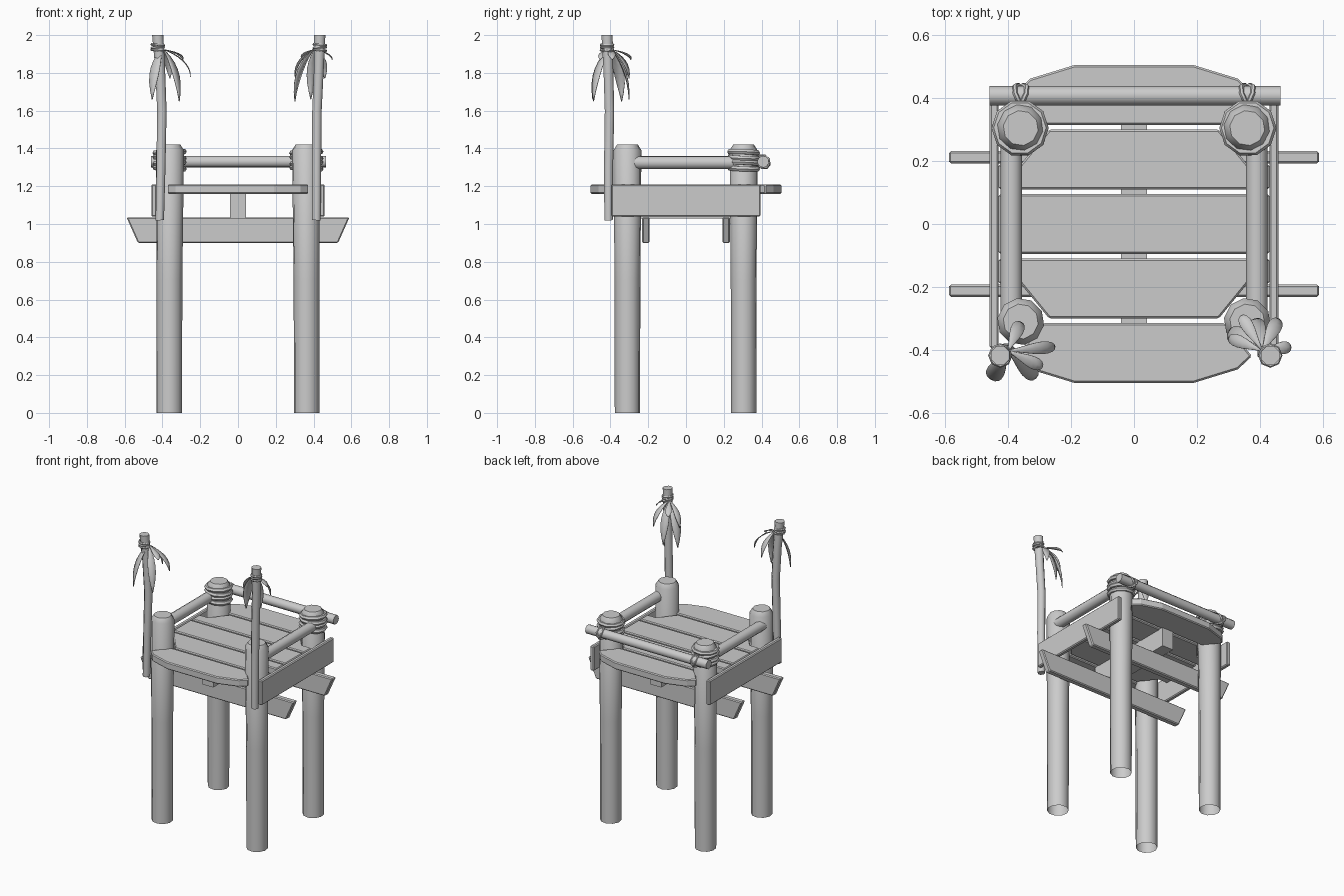
import bpy, bmesh, math
from mathutils import Vector

cube = bpy.data.objects.get("Cube")
if cube:
    bpy.data.objects.remove(cube, do_unlink=True)

mat = bpy.data.materials.new("grey wood")
mat.use_nodes = True
GREY = (0.6, 0.6, 0.6, 1)
mat.diffuse_color = GREY
mat.node_tree.nodes["Principled BSDF"].inputs["Base Color"].default_value = GREY


def finish(name, bm, bevel=0, smooth=False):
    bmesh.ops.recalc_face_normals(bm, faces=bm.faces)
    me = bpy.data.meshes.new(name)
    bm.to_mesh(me)
    bm.free()
    me.materials.append(mat)
    ob = bpy.data.objects.new(name, me)
    bpy.context.collection.objects.link(ob)
    if bevel:
        mod = ob.modifiers.new("soft edges", 'BEVEL')
        mod.width, mod.segments = bevel, 1
    if smooth:
        bpy.ops.object.select_all(action='DESELECT')
        bpy.context.view_layer.objects.active = ob
        ob.select_set(True)
        bpy.ops.object.shade_smooth_by_angle(angle=math.radians(46))
    return ob


def prism(name, outline, depth, place, bevel=0.006):
    """Extrude a 2D outline; place(u, v, w) maps it into space."""
    bm = bmesh.new()
    rings = [[bm.verts.new(place(u, v, w)) for u, v in outline] for w in depth]
    bm.faces.new(rings[0])
    bm.faces.new(rings[1])
    n = len(outline)
    for i in range(n):
        j = (i + 1) % n
        bm.faces.new((rings[0][i], rings[0][j], rings[1][j], rings[1][i]))
    return finish(name, bm, bevel)


def box(name, x, y, z, bevel=0.006):
    rect = [(x[0], y[0]), (x[1], y[0]), (x[1], y[1]), (x[0], y[1])]
    return prism(name, rect, z, lambda u, v, w: (u, v, w), bevel)


def tube(name, path, sides=10, cap_start=True):
    """Round bar through (point, radius) stations."""
    bm = bmesh.new()
    axis = (Vector(path[-1][0]) - Vector(path[0][0])).normalized()
    side = axis.orthogonal().normalized()
    up = axis.cross(side)
    rings = []
    for p, r in path:
        ring = []
        for i in range(sides):
            a = math.tau * (i + 0.5) / sides
            ring.append(bm.verts.new(Vector(p) + r * (math.cos(a) * side + math.sin(a) * up)))
        rings.append(ring)
    for a, b in zip(rings, rings[1:]):
        for i in range(sides):
            j = (i + 1) % sides
            bm.faces.new((a[i], a[j], b[j], b[i]))
    bm.faces.new(rings[-1])
    if cap_start:
        bm.faces.new(rings[0])
    return finish(name, bm, smooth=True)


def rope_ring(name, centre, normal, radius, thick, stretch=1.0, sides=10):
    bm = bmesh.new()
    q = Vector((0, 0, 1)).rotation_difference(Vector(normal))
    rings = []
    for i in range(sides):
        a = math.tau * i / sides
        ring = []
        for k in range(6):
            b = math.tau * k / 6
            r = radius + thick * math.cos(b)
            p = Vector((r * math.cos(a) * stretch, r * math.sin(a), thick * math.sin(b)))
            ring.append(bm.verts.new(Vector(centre) + q @ p))
        rings.append(ring)
    for i in range(sides):
        a, b = rings[i], rings[(i + 1) % sides]
        for k in range(6):
            m = (k + 1) % 6
            bm.faces.new((a[k], a[m], b[m], b[k]))
    return finish(name, bm, smooth=True)


def feather(name, root, tip, width):
    """Thin drooping leaf blade from root to tip."""
    root, tip = Vector(root), Vector(tip)
    out = Vector((tip.x - root.x, tip.y - root.y, 0))
    across = out.cross(Vector((0, 0, 1))).normalized()
    drop = tip.z - root.z
    bm = bmesh.new()
    rows = []
    steps = 8
    for i in range(steps + 1):
        t = i / steps
        mid = root + out * math.sin(t * 1.57) + Vector((0, 0, drop * t ** 1.4))
        half = width * (0.08 + math.sin(math.pi * t ** 1.3)) * (1 - 0.3 * t)
        crease = Vector((0, 0, -0.2 * half))
        rows.append([bm.verts.new(p) for p in
                     (mid - across * half, mid + crease, mid + across * half)])
    for a, b in zip(rows, rows[1:]):
        for k in range(2):
            bm.faces.new((a[k], a[k + 1], b[k + 1], b[k]))
    ob = finish(name, bm, smooth=True)
    ob.modifiers.new("blade thickness", 'SOLIDIFY').thickness = 0.003


# Deck planks: outlines given for the +x half, then mirrored
def deck_plank(name, half, flip):
    outline = half + [(-x, y) for x, y in reversed(half)]
    prism(name, outline, (1.16, 1.21), lambda u, v, w: (u, v * flip, w))


end_half = [(0.19, -0.505), (0.33, -0.462), (0.375, -0.42), (0.29, -0.315)]
inner_half = [(0.27, -0.30), (0.36, -0.19), (0.43, -0.19), (0.43, -0.11)]
for label, flip in (("front", 1), ("back", -1)):
    deck_plank(label + "_end_plank", end_half, flip)
    deck_plank(label + "_inner_plank", inner_half, flip)
    # Cross beam with slanted ends
    prism(label + "_cross_beam",
          [(-0.53, 0.90), (0.53, 0.90), (0.59, 1.035), (-0.59, 1.035)],
          (-0.02, 0.02), lambda u, v, w: (u, w - 0.212 * flip, v))
box("middle_plank", (-0.43, 0.43), (-0.095, 0.095), (1.16, 1.21))
box("centre_beam", (-0.042, 0.042), (-0.33, 0.33), (1.03, 1.165), 0)

# Legs, side boards, rails and rope lashings
for side, s in (("left", 1), ("right", -1)):
    for end, y in (("front", -0.31), ("back", 0.305)):
        x = 0.363 * s
        tube(f"{end}_{side}_leg",
             [((x, y, 0), 0.068), ((x, y, 0.7), 0.069),
              ((x - 0.003 * s, y, 1.39), 0.075), ((x - 0.003 * s, y, 1.42), 0.056)],
             cap_start=False)
    box(side + "_side_board", sorted((0.43 * s, 0.459 * s)), (-0.395, 0.395), (1.04, 1.21))
    tube(side + "_rail", [((0.39 * s, -0.3, 1.325), 0.035), ((0.39 * s, 0.3, 1.325), 0.035)])
    for i in range(4):
        rope_ring(f"{side}_lashing_{i + 1}", (0.362 * s, 0.305, 1.295 + 0.028 * i),
                  (0.05 * (-1) ** i, 0.04, 1), 0.076, 0.015)
    for i, lean in enumerate((-0.45, 0.45)):
        rope_ring(f"{side}_rail_loop_{i + 1}", (0.36 * s, 0.408, 1.33),
                  (1, lean, lean), 0.037, 0.008, sides=8)
tube("back_rail", [((-0.46, 0.408, 1.33), 0.031), ((0.465, 0.408, 1.33), 0.031)])

# Crooked front poles: x, y, z, radius
poles = {
    "left": [(0.415, -0.41, 1.02, 0.024), (0.416, -0.41, 1.3, 0.026),
             (0.418, -0.405, 1.6, 0.027), (0.428, -0.411, 1.82, 0.028),
             (0.433, -0.418, 2.0, 0.032)],
    "right": [(-0.414, -0.41, 1.02, 0.024), (-0.408, -0.41, 1.3, 0.026),
              (-0.403, -0.405, 1.6, 0.027), (-0.412, -0.411, 1.82, 0.028),
              (-0.425, -0.418, 2.0, 0.032)],
}
feathers = {
    "left": [(0.30, -0.34, 1.65, 0.034), (0.30, -0.36, 1.78, 0.022), (0.34, -0.29, 1.87, 0.022),
             (0.385, -0.30, 1.66, 0.03), (0.46, -0.30, 1.77, 0.026), (0.50, -0.39, 1.87, 0.022)],
    "right": [(-0.25, -0.39, 1.78, 0.022), (-0.29, -0.455, 1.87, 0.022), (-0.31, -0.49, 1.65, 0.028),
              (-0.455, -0.495, 1.66, 0.032), (-0.36, -0.31, 1.77, 0.024)],
}
for side, stations in poles.items():
    tube(side + "_pole", [((x, y, z), r) for x, y, z, r in stations], 8)
    px, py = stations[-1][0], stations[-1][1]
    for i in range(3):
        rope_ring(f"{side}_pole_tie_{i + 1}", (px, py, 1.92 + 0.014 * i),
                  (0.08 * (-1) ** i, 0, 1), 0.031, 0.008, sides=8)
    inward = -0.025 if side == "left" else 0.025
    for i, (x, y, z, w) in enumerate(feathers[side]):
        feather(f"{side}_feather_{i + 1}", (px + inward, py + 0.015, 1.925), (x, y, z), w)
